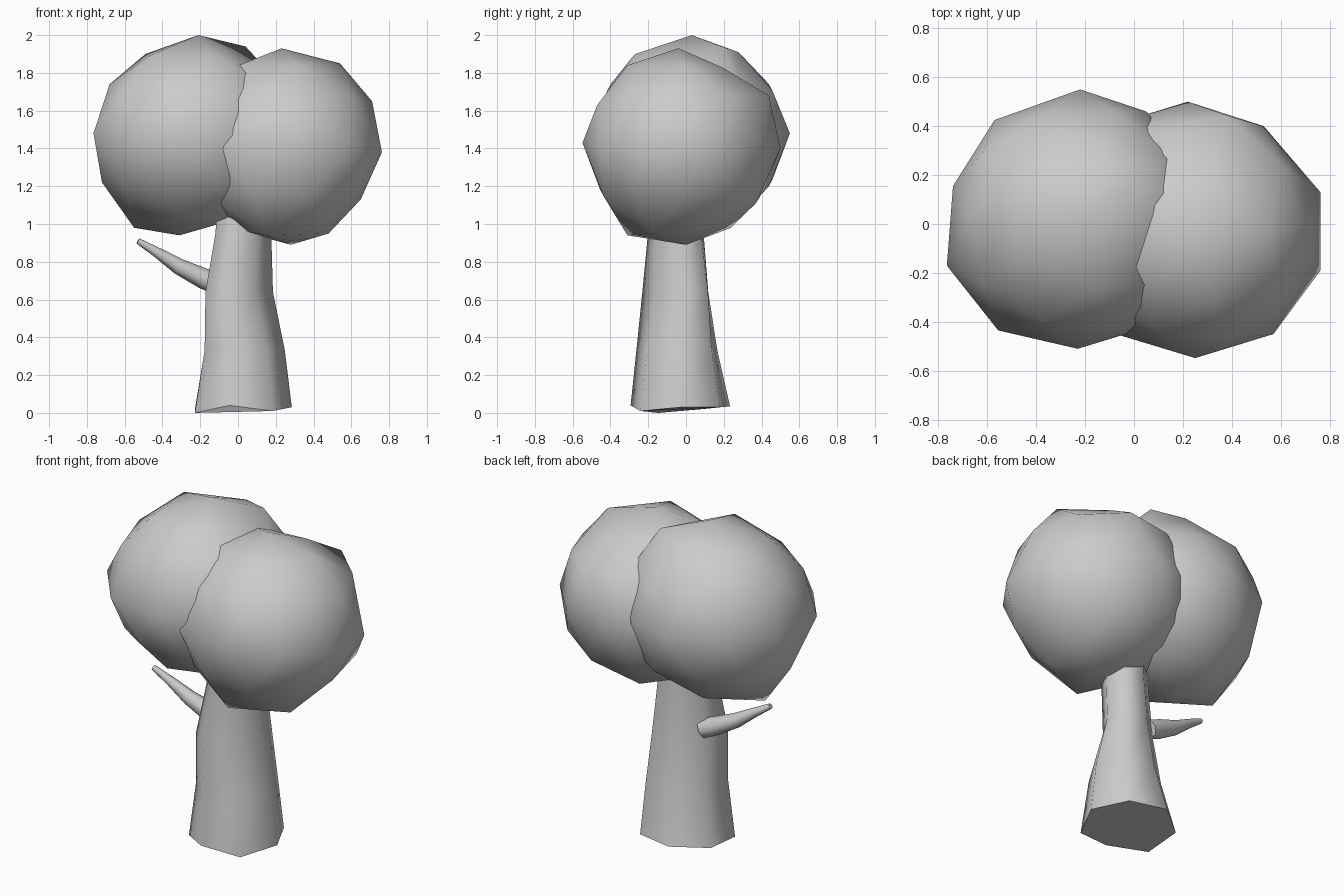
import bpy, bmesh, math
from mathutils import Vector

if "Cube" in bpy.data.objects:
    bpy.data.objects.remove(bpy.data.objects["Cube"])


def finish(bm, name):
    bmesh.ops.recalc_face_normals(bm, faces=bm.faces)
    mesh = bpy.data.meshes.new(name)
    bm.to_mesh(mesh)
    bm.free()
    obj = bpy.data.objects.new(name, mesh)
    bpy.context.collection.objects.link(obj)
    bpy.ops.object.select_all(action='DESELECT')
    obj.select_set(True)
    bpy.context.view_layer.objects.active = obj
    bpy.ops.object.shade_smooth_by_angle(angle=math.radians(65))
    return obj


def skin(bm, rings):
    """Bridge matching vertex rings and cap both ends."""
    n = len(rings[0])
    for a, b in zip(rings, rings[1:]):
        for i in range(n):
            j = (i + 1) % n
            bm.faces.new((a[i], a[j], b[j], b[i]))
    bm.faces.new(rings[0])
    bm.faces.new(rings[-1])


def foliage(name, centre, radii, nudges):
    """Low-poly ball whose nearest vertices are pulled to irregular spots."""
    bm = bmesh.new()
    bmesh.ops.create_icosphere(bm, subdivisions=2, radius=1)
    for v in bm.verts:
        # vertices between the poles and the equator sit slightly inward
        k = 0.975 if 0.1 < abs(v.co.z) < 0.95 else 1.0
        v.co = Vector(centre) + Vector(c * r * k for c, r in zip(v.co, radii))
    for p in map(Vector, nudges):
        min(bm.verts, key=lambda v: (v.co - p).length).co = p
    return finish(bm, name)


# Two overlapping leaf clumps
foliage("left_foliage", (-0.225, 0.02, 1.47), (0.555, 0.53, 0.53), [
    (-0.21, 0.03, 2.0), (-0.31, 0.02, 0.94), (-0.22, 0.55, 1.48),
    (-0.57, 0.425, 1.47), (-0.74, 0.155, 1.47), (-0.765, -0.17, 1.48),
    (-0.555, -0.435, 1.47), (-0.23, -0.51, 1.47), (0.05, 0.46, 1.47),
    (-0.68, 0.02, 1.74), (-0.72, 0.02, 1.22), (-0.55, 0.02, 0.98),
    (-0.49, 0.18, 1.9), (-0.47, -0.14, 1.89), (0.04, 0.19, 1.94),
    (-0.14, -0.27, 1.9)])
foliage("right_foliage", (0.235, -0.02, 1.41), (0.555, 0.525, 0.52), [
    (0.23, -0.04, 1.93), (0.28, 0.0, 0.89), (0.22, 0.5, 1.4),
    (0.53, 0.4, 1.4), (0.762, 0.13, 1.38), (0.762, -0.19, 1.38),
    (0.57, -0.45, 1.41), (0.25, -0.548, 1.43), (0.54, -0.02, 1.85),
    (0.71, -0.02, 1.65), (0.65, -0.02, 1.13), (0.39, 0.44, 1.68),
    (0.39, -0.47, 1.63), (0.38, 0.37, 1.11), (0.48, -0.18, 0.95),
    (0.15, -0.31, 0.94), (0.32, 0.19, 1.83), (0.32, -0.31, 1.84)])

# Seven-sided trunk: x, y, z, half-widths along and across the diagonal
sections = [(0.015, -0.03, 0.0, 0.27, 0.27), (0.028, -0.045, 0.33, 0.235, 0.205),
            (0.006, -0.048, 0.64, 0.218, 0.14), (0.025, -0.05, 0.95, 0.17, 0.132),
            (0.02, -0.04, 1.22, 0.14, 0.12)]
base_z = (0.03, 0.03, 0.035, 0.02, 0.0, 0.04, 0.01)
bm = bmesh.new()
rings = []
for k, (cx, cy, z, a, b) in enumerate(sections):
    ring = []
    for i in range(7):
        t = math.tau * i / 7 - math.pi / 4
        u, w = a * math.cos(t) * math.sqrt(0.5), b * math.sin(t) * math.sqrt(0.5)
        ring.append(bm.verts.new((cx + u - w, cy + u + w, z + (base_z[i] if k == 0 else 0))))
    rings.append(ring)
skin(bm, rings)
finish(bm, "trunk")

# Small tapering side branch
path = [(-0.11, -0.01, 0.68, 0.056), (-0.18, -0.015, 0.71, 0.057),
        (-0.315, -0.03, 0.775, 0.044), (-0.43, -0.045, 0.85, 0.028),
        (-0.53, -0.06, 0.91, 0.016)]
bm = bmesh.new()
axis = (Vector(path[-1][:3]) - Vector(path[0][:3])).normalized()
side = axis.cross(Vector((0, 0, 1))).normalized()
up = side.cross(axis)
rings = [[bm.verts.new(Vector(p[:3]) + p[3] * (side * math.cos(math.tau * i / 7)
                                               + up * math.sin(math.tau * i / 7)))
          for i in range(7)] for p in path]
skin(bm, rings)
finish(bm, "branch")
